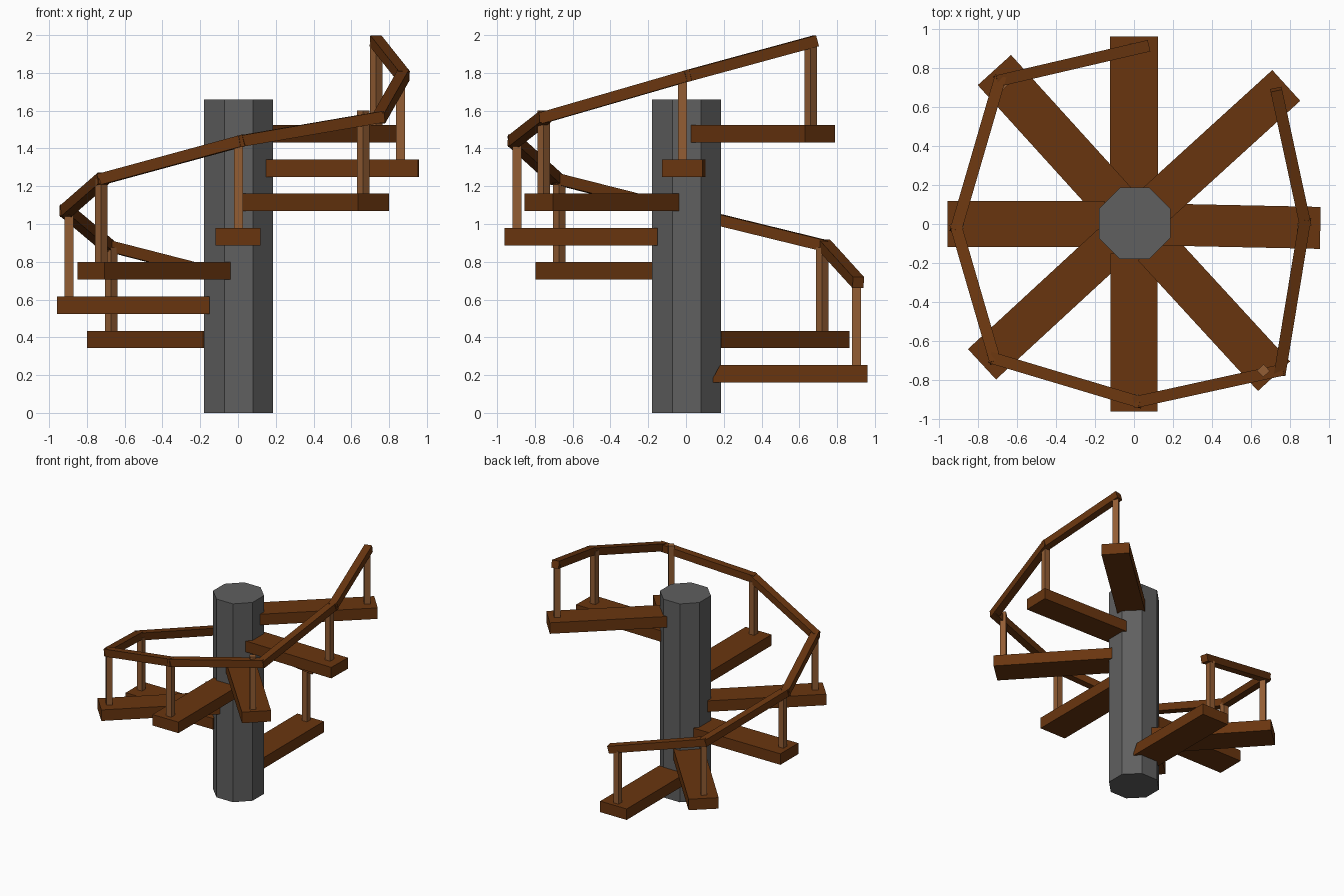
import bpy, bmesh, math
from mathutils import Vector, Matrix

if "Cube" in bpy.data.objects:
    bpy.data.objects.remove(bpy.data.objects["Cube"])


def material(name, rgb):
    m = bpy.data.materials.new(name)
    m.diffuse_color = (*rgb, 1)
    m.use_nodes = True
    m.node_tree.nodes["Principled BSDF"].inputs["Base Color"].default_value = m.diffuse_color
    return m


DARK_WOOD = material("dark wood", (0.141, 0.036, 0.0048))
LIGHT_WOOD = material("light wood", (0.29, 0.11, 0.034))
STONE = material("grey stone", (0.115, 0.115, 0.115))


def finish(name, bm, mat):
    bmesh.ops.recalc_face_normals(bm, faces=bm.faces)
    me = bpy.data.meshes.new(name)
    bm.to_mesh(me)
    bm.free()
    me.materials.append(mat)
    ob = bpy.data.objects.new(name, me)
    bpy.context.collection.objects.link(ob)
    return ob


def beam(name, a, b, width, height, mat, bevel_inner=0.0):
    """Box running from a to b, its height axis kept as upright as possible."""
    a, b = Vector(a), Vector(b)
    d = (b - a).normalized()
    up = Vector((0, 0, 1)) if abs(d.z) < 0.99 else Vector((0, 1, 0))
    side = up.cross(d).normalized()
    top = d.cross(side)
    rot = Matrix((d, side, top)).transposed().to_4x4()
    bm = bmesh.new()
    bmesh.ops.create_cube(bm, size=1)
    for v in bm.verts:
        if bevel_inner and v.co.x < 0 and v.co.z > 0:
            v.co.x += bevel_inner / (b - a).length
        v.co = Vector((v.co.x * (b - a).length, v.co.y * width, v.co.z * height))
    bm.transform(Matrix.Translation((a + b) / 2) @ rot)
    return finish(name, bm, mat)


# Octagonal central column
bm = bmesh.new()
bmesh.ops.create_cone(bm, cap_ends=True, segments=8, radius1=0.198, radius2=0.198,
                      depth=1.66,
                      matrix=Matrix.Translation((0.003, 0.003, 0.83))
                      @ Matrix.Rotation(math.pi / 8, 4, 'Z'))
finish("column", bm, STONE)

# Steps: angle, outer radius, width; each rises by the same amount
STEPS = [(90, 0.96, 0.245), (132.2, 1.065, 0.23), (180, 0.957, 0.236),
         (222.7, 1.06, 0.212), (270, 0.96, 0.24), (312.6, 1.06, 0.223),
         (358.8, 0.955, 0.215), (402.3, 1.055, 0.213)]
FIRST, RISE, THICK = 0.207, 0.1815, 0.092
for i, (deg, radius, width) in enumerate(STEPS):
    d = Vector((math.cos(math.radians(deg)), math.sin(math.radians(deg)), 0))
    z = Vector((0, 0, FIRST + RISE * i))
    inner = 0.13 if i == 0 else 0.15
    beam(f"step_{i + 1}", d * inner + z, d * radius + z, width, THICK, DARK_WOOD,
         bevel_inner=0.05 if i == 0 else 0)

# Balusters: position on each step
POSTS = [(0.0, 0.902), (-0.67, 0.722), (-0.895, 0.0), (-0.723, -0.672),
         (0.002, -0.895), (0.663, -0.752), (0.86, -0.018), (0.733, 0.66)]
for i, (x, y) in enumerate(POSTS):
    z0 = FIRST + RISE * i + THICK / 2 - 0.01
    post = beam(f"baluster_{i + 1}", (0, 0, z0), (0, 0, z0 + 0.45), 0.047, 0.047, LIGHT_WOOD)
    post.data.transform(Matrix.Rotation(math.radians(STEPS[i][0]), 4, 'Z'))
    post.location = (x, y, 0)

# Handrail segments, overlapping at the corners
RAIL = [(0.07, 0.912, 0.69), (-0.69, 0.735, 0.885), (-0.91, -0.02, 1.07),
        (-0.715, -0.69, 1.24), (0.02, -0.91, 1.44), (0.75, -0.75, 1.565),
        (0.875, 0.01, 1.785), (0.728, 0.69, 1.97)]
for i in range(len(RAIL) - 1):
    a, b = Vector(RAIL[i]), Vector(RAIL[i + 1])
    d = (b - a).normalized() * 0.018
    beam(f"handrail_{i + 1}", a - (d if i else d * 0), b + (d if i < 6 else d * 0),
         0.06, 0.06, DARK_WOOD)
